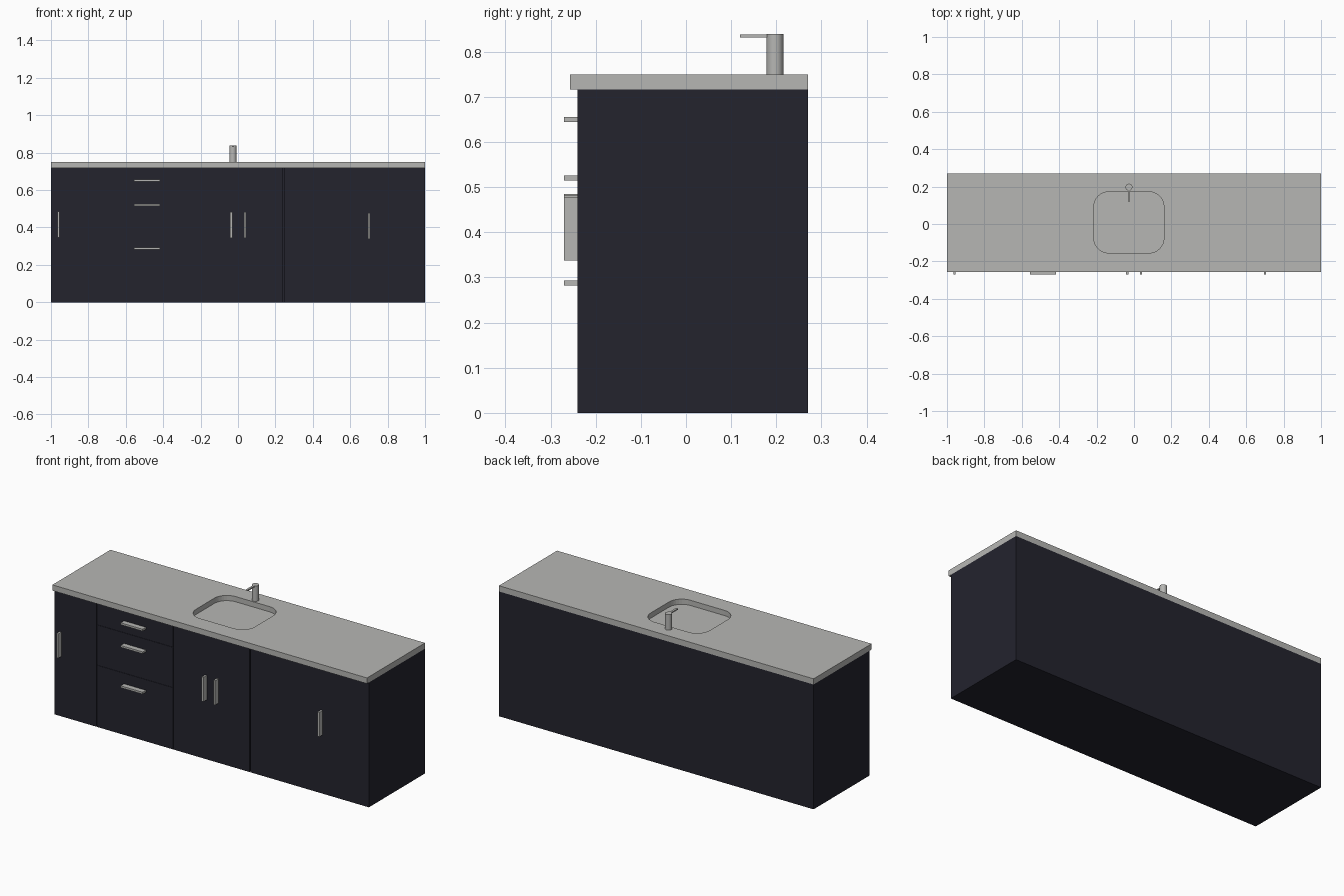
import bpy, bmesh, math

if "Cube" in bpy.data.objects:
    bpy.data.objects.remove(bpy.data.objects["Cube"])

def material(name, rgb):
    m = bpy.data.materials.new(name)
    m.diffuse_color = (*rgb, 1)
    m.use_nodes = True
    m.node_tree.nodes["Principled BSDF"].inputs["Base Color"].default_value = m.diffuse_color
    return m

DARK = material("dark_navy", (0.017, 0.017, 0.027))
GREY = material("light_grey", (0.47, 0.47, 0.455))

def finish(name, bm, mat):
    bmesh.ops.recalc_face_normals(bm, faces=bm.faces)
    me = bpy.data.meshes.new(name)
    bm.to_mesh(me)
    bm.free()
    me.materials.append(mat)
    ob = bpy.data.objects.new(name, me)
    bpy.context.collection.objects.link(ob)
    return ob

def prism(name, pts, z0, z1, mat):
    """Extrude a flat outline from z0 to z1."""
    bm = bmesh.new()
    f = bm.faces.new([bm.verts.new((x, y, z0)) for x, y in pts])
    r = bmesh.ops.extrude_face_region(bm, geom=[f])
    for v in r["geom"]:
        if isinstance(v, bmesh.types.BMVert):
            v.co.z = z1
    return finish(name, bm, mat)

def box(name, x0, x1, y0, y1, z0, z1, mat):
    return prism(name, [(x0, y0), (x1, y0), (x1, y1), (x0, y1)], z0, z1, mat)

def rounded(x0, x1, y0, y1, r, n=8):
    pts = []
    corners = [(x1 - r, y1 - r), (x0 + r, y1 - r), (x0 + r, y0 + r), (x1 - r, y0 + r)]
    for k, (cx, cy) in enumerate(corners):
        for i in range(n + 1):
            a = math.pi / 2 * (k + i / n)
            pts.append((cx + r * math.cos(a), cy + r * math.sin(a)))
    return pts

# Cabinet carcass
TOP = 0.717
box("cabinet_body", -1, 1, -0.226, 0.27, 0, TOP, DARK)

# Doors and drawer fronts, with hairline gaps (wider at the one visible seam)
def front(name, x0, x1, z0=0.0, z1=TOP):
    g = 0.0006
    a = 0.0025 if abs(x0 - 0.244) < 1e-6 else g
    b = 0.0025 if abs(x1 - 0.244) < 1e-6 else g
    a = 0 if x0 == -1 else a
    b = 0 if x1 == 1 else b
    box(name, x0 + a, x1 - b, -0.24, -0.226, z0 + (g if z0 else 0), z1 - (g if z1 < TOP else 0), DARK)

front("left_door", -1, -0.73)
for i, (z0, z1) in enumerate([(0, 0.355), (0.355, 0.587), (0.587, TOP)]):
    front(f"drawer_front_{i + 1}", -0.73, -0.244, z0, z1)
front("sink_door_left", -0.244, 0.0025)
front("sink_door_right", 0.0025, 0.244)
front("right_door", 0.244, 0.73)
front("end_panel", 0.73, 1)

# Handles
for i, (x, z0) in enumerate([(-0.96, 0.345), (-0.036, 0.343), (0.038, 0.343), (0.70, 0.338)]):
    box(f"door_handle_{i + 1}", x - 0.006, x + 0.006, -0.27, -0.239, z0, z0 + 0.14, GREY)
for i, z in enumerate([0.288, 0.52, 0.65]):
    box(f"drawer_handle_{i + 1}", -0.557, -0.417, -0.27, -0.239, z - 0.0055, z + 0.0055, GREY)

# Countertop with rounded sink opening
counter = box("countertop", -1, 1, -0.257, 0.27, TOP, 0.75, GREY)
cutter = prism("sink_cutter", rounded(-0.215, 0.16, -0.155, 0.172, 0.08), TOP + 0.003, 0.8, GREY)
mod = counter.modifiers.new("sink_opening", "BOOLEAN")
mod.operation = "DIFFERENCE"
mod.solver = "EXACT"
mod.object = cutter
bpy.context.view_layer.objects.active = counter
counter.select_set(True)
bpy.ops.object.modifier_apply(modifier=mod.name)
counter.select_set(False)
bpy.data.objects.remove(cutter)

# Tap: round column with a thin flat spout
cx, cy, r = -0.027, 0.197, 0.0185
column = prism("tap_column", [(cx + r * math.cos(t * math.tau / 32), cy + r * math.sin(t * math.tau / 32))
                              for t in range(32)], 0.749, 0.839, GREY)
box("tap_spout", cx - 0.006, cx + 0.006, 0.12, cy - 0.01, 0.8315, 0.8385, GREY)
bpy.context.view_layer.objects.active = column
column.select_set(True)
bpy.ops.object.shade_smooth_by_angle(angle=math.radians(35))
